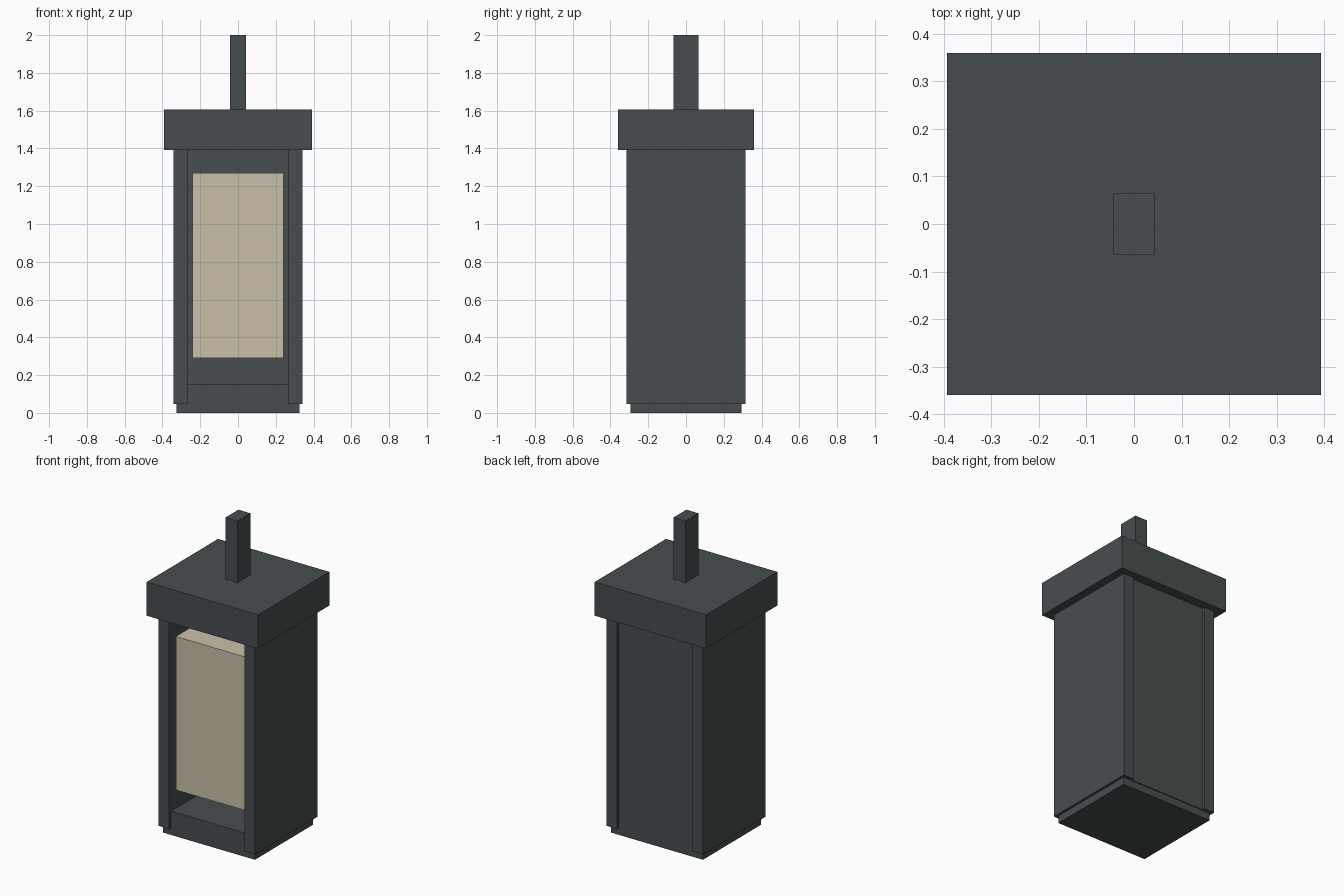
import bpy

if "Cube" in bpy.data.objects:
    bpy.data.objects.remove(bpy.data.objects["Cube"])


def material(name, rgb):
    m = bpy.data.materials.new(name)
    m.diffuse_color = (*rgb, 1.0)
    m.use_nodes = True
    m.node_tree.nodes["Principled BSDF"].inputs["Base Color"].default_value = m.diffuse_color
    return m


DARK = material("dark slate metal", (0.062, 0.075, 0.080))
CREAM = material("cream glass", (0.59, 0.527, 0.392))


def box(name, lo, hi, mat):
    """Axis-aligned box between two corners."""
    bpy.ops.mesh.primitive_cube_add(size=1)
    o = bpy.context.object
    o.name = name
    o.location = [(a + b) / 2 for a, b in zip(lo, hi)]
    o.scale = [b - a for a, b in zip(lo, hi)]
    bpy.ops.object.transform_apply(location=True, rotation=False, scale=True)
    o.data.materials.append(mat)
    return o


# Base tray, set in slightly from the walls
box("base", (-0.325, -0.293, 0), (0.325, 0.293, 0.152), DARK)

# Side walls
for side, x0, x1 in (("left", -0.341, -0.267), ("right", 0.267, 0.341)):
    box(side + "_wall", (x0, -0.315, 0.047), (x1, 0.315, 1.392), DARK)

# Back panel, slightly recessed between the walls
box("back_panel", (-0.267, 0.25, 0.047), (0.267, 0.299, 1.392), DARK)

# Cream light box inside the open front
box("light_box", (-0.242, -0.282, 0.29), (0.242, 0.282, 1.27), CREAM)

# Overhanging cap and hanging post
box("cap", (-0.393, -0.36, 1.392), (0.393, 0.36, 1.607), DARK)
box("top_post", (-0.043, -0.065, 1.607), (0.043, 0.065, 2.0), DARK)
